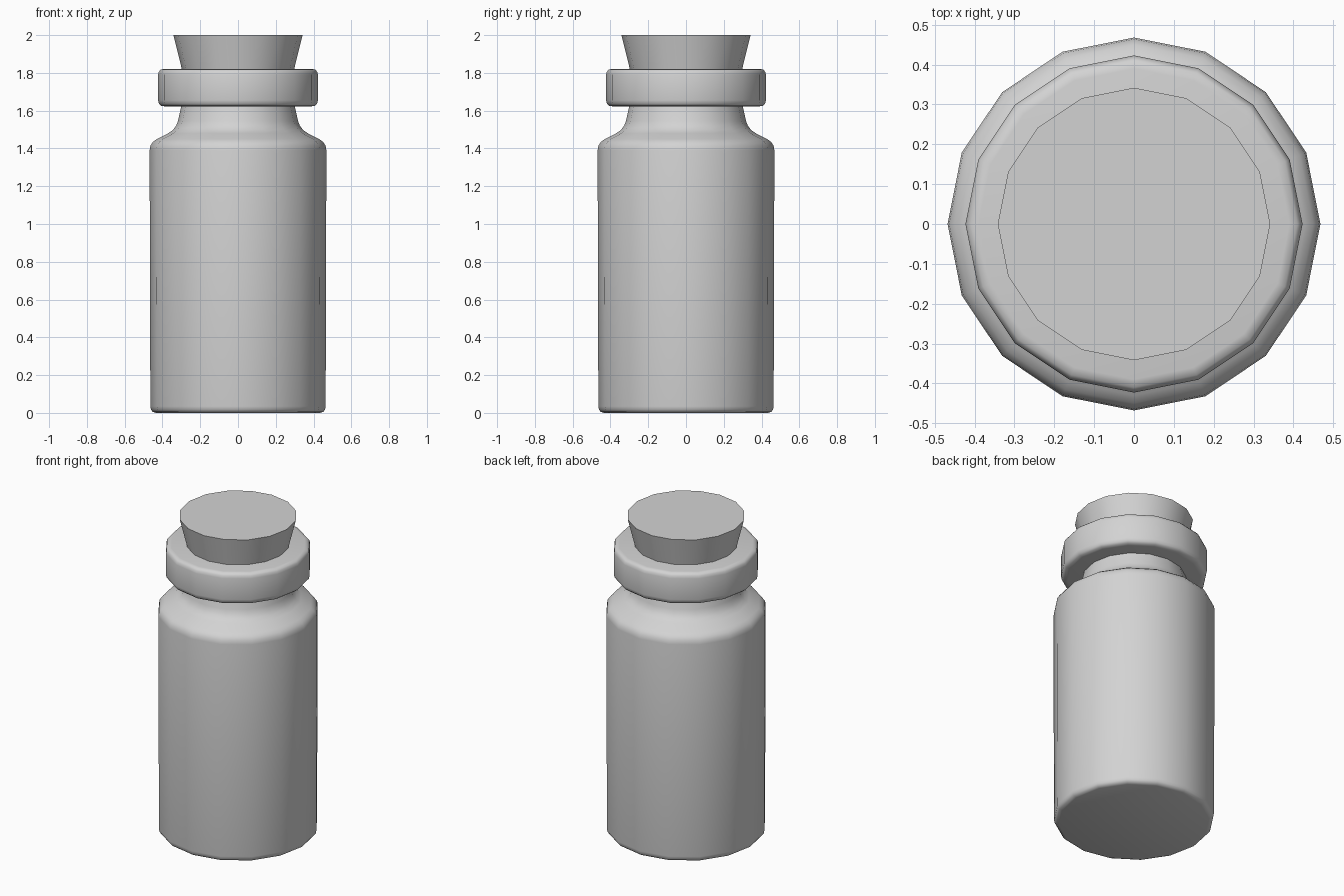
import bpy
import math
import bmesh

cube = bpy.data.objects.get("Cube")
if cube:
    bpy.data.objects.remove(cube, do_unlink=True)

SIDES = 16

grey = bpy.data.materials.new("plain_grey")
grey.use_nodes = True
grey.diffuse_color = (0.65, 0.65, 0.65, 1)
grey.node_tree.nodes["Principled BSDF"].inputs["Base Color"].default_value = (0.65, 0.65, 0.65, 1)


def lathe(name, profile):
    """Turn a (radius, height) profile, listed bottom to top, into a capped solid."""
    bm = bmesh.new()
    rings = []
    for r, z in profile:
        angles = [math.tau * i / SIDES for i in range(SIDES)]
        rings.append([bm.verts.new((r * math.cos(a), r * math.sin(a), z)) for a in angles])
    for low, high in zip(rings, rings[1:]):
        for i in range(SIDES):
            j = (i + 1) % SIDES
            bm.faces.new((low[i], low[j], high[j], high[i]))
    bm.faces.new(rings[0][::-1])
    bm.faces.new(rings[-1])
    mesh = bpy.data.meshes.new(name)
    bm.to_mesh(mesh)
    bm.free()
    obj = bpy.data.objects.new(name, mesh)
    obj.data.materials.append(grey)
    bpy.context.collection.objects.link(obj)
    bpy.ops.object.select_all(action="DESELECT")
    obj.select_set(True)
    bpy.context.view_layer.objects.active = obj
    bpy.ops.object.shade_smooth_by_angle(angle=math.radians(40))
    return obj


# Jar with rounded base, sloped shoulder and tapering neck
lathe("jar_body", [
    (0.435, 0), (0.452, 0.006), (0.461, 0.018), (0.464, 0.035),
    (0.468, 1.39), (0.464, 1.415), (0.45, 1.435), (0.43, 1.45),
    (0.37, 1.48), (0.345, 1.497), (0.328, 1.52), (0.318, 1.545), (0.297, 1.64),
])

# Thick rounded lip around the mouth
lathe("jar_lip", [
    (0.385, 1.622), (0.408, 1.626), (0.419, 1.637), (0.423, 1.655),
    (0.423, 1.79), (0.419, 1.806), (0.41, 1.817), (0.39, 1.821),
])

# Tapered stopper
lathe("stopper", [(0.28, 1.75), (0.342, 2.0)])
